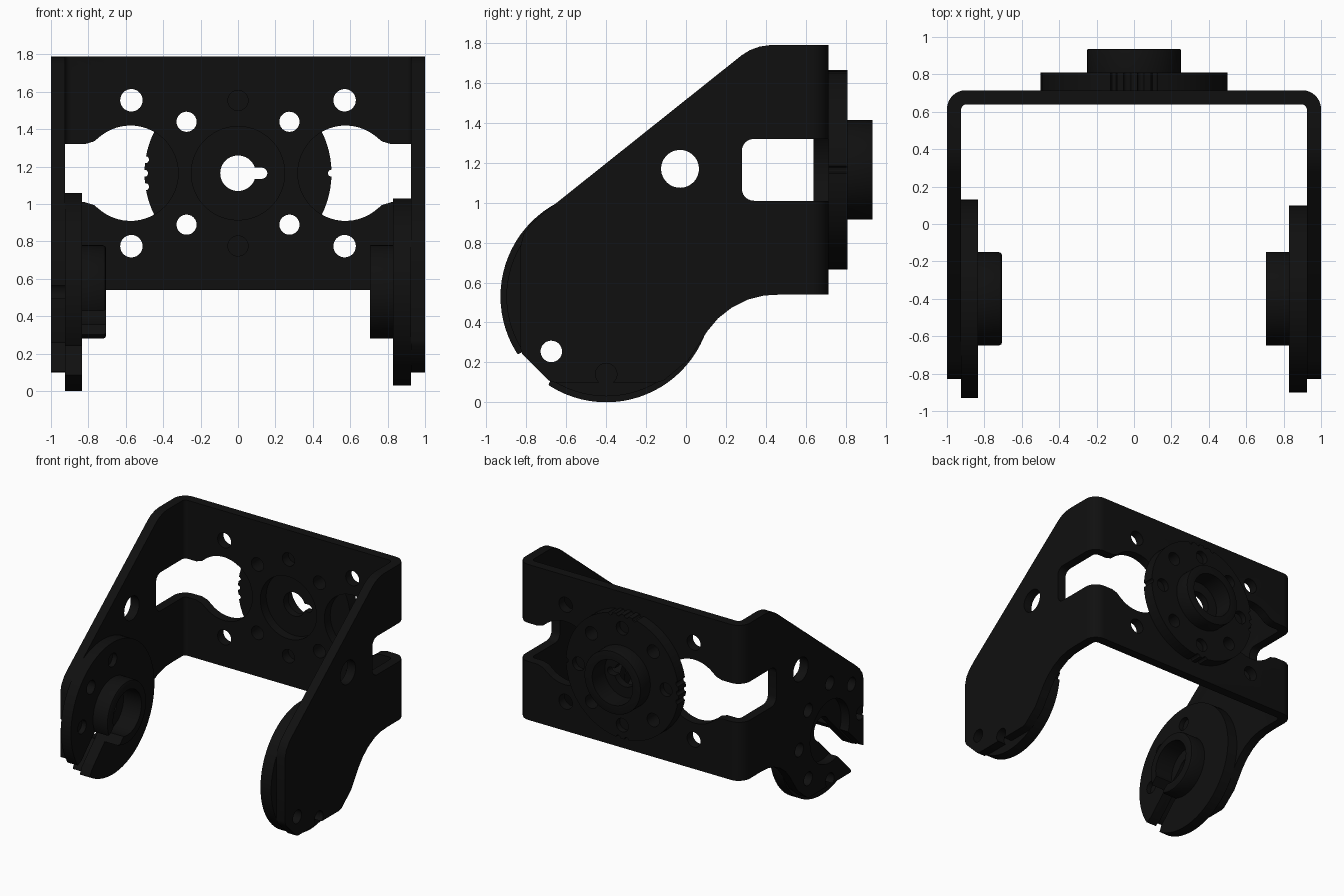
import bpy, bmesh, math
from mathutils import Matrix, Vector

cube = bpy.data.objects.get("Cube")
if cube:
    bpy.data.objects.remove(cube, do_unlink=True)

black = bpy.data.materials.new("matte_black")
black.use_nodes = True
black.diffuse_color = (0.005, 0.005, 0.005, 1)
black.node_tree.nodes["Principled BSDF"].inputs["Base Color"].default_value = (0.005, 0.005, 0.005, 1)


def frame(u, v, origin):
    """Local axes u, v and u x v placed at an origin."""
    u, v = Vector(u), Vector(v)
    return Matrix.Translation(origin) @ Matrix((u, v, u.cross(v))).transposed().to_4x4()


def make(name, bm, matrix):
    bm.transform(matrix)
    bmesh.ops.recalc_face_normals(bm, faces=bm.faces)
    mesh = bpy.data.meshes.new(name)
    bm.to_mesh(mesh)
    bm.free()
    obj = bpy.data.objects.new(name, mesh)
    bpy.context.collection.objects.link(obj)
    mesh.materials.append(black)
    return obj


def prism(name, pts, lo, hi, matrix=Matrix()):
    """Outline in the local u, v plane extruded from lo to hi."""
    bm = bmesh.new()
    base = bm.faces.new([bm.verts.new((x, y, lo)) for x, y in pts])
    ext = bmesh.ops.extrude_face_region(bm, geom=[base])
    top = [g for g in ext["geom"] if isinstance(g, bmesh.types.BMVert)]
    bmesh.ops.translate(bm, verts=top, vec=(0, 0, hi - lo))
    return make(name, bm, matrix)


def lathe(name, profile, matrix, n=80):
    """Closed (radius, height) profile turned around the local axis."""
    bm = bmesh.new()
    rings = [[bm.verts.new((r * math.cos(2 * math.pi * i / n), r * math.sin(2 * math.pi * i / n), z))
              for r, z in profile] for i in range(n)]
    m = len(profile)
    for i in range(n):
        a, b = rings[i], rings[(i + 1) % n]
        for j in range(m):
            k = (j + 1) % m
            bm.faces.new((a[j], b[j], b[k], a[k]))
    return make(name, bm, matrix)


def arc(cx, cy, r, a0, a1, n):
    return [(cx + r * math.cos(math.radians(a0 + (a1 - a0) * i / n)),
             cy + r * math.sin(math.radians(a0 + (a1 - a0) * i / n))) for i in range(n + 1)]


def circle(cx, cy, r, n=32):
    return arc(cx, cy, r, 3, 363, n)[:-1]


def boolean(obj, tool, operation="DIFFERENCE"):
    mod = obj.modifiers.new("cut", "BOOLEAN")
    mod.operation = operation
    mod.solver = "EXACT"
    mod.object = tool
    bpy.context.view_layer.objects.active = obj
    bpy.ops.object.modifier_apply(modifier=mod.name)
    bpy.data.objects.remove(tool, do_unlink=True)


def cut(obj, pts, lo, hi, matrix):
    boolean(obj, prism("cutter", pts, lo, hi, matrix))


# U-shaped sheet bracket: bent strip trimmed by the side outline
half = [(0.925, -1), (1, -1)] + arc(0.9, 0.615, 0.1, 0, 90, 8)
inner = arc(0.895, 0.61, 0.03, 90, 0, 4)
strip = half[1:] + [(-x, y) for x, y in reversed(half[1:])]
strip += [(-0.925, -1)] + [(-x, y) for x, y in reversed(inner)] + inner + [(0.925, -1)]
bracket = prism("bracket", strip, -0.1, 2)

SIDE = frame((0, 1, 0), (0, 0, 1), (0, 0, 0))
outline = [(0.8, 1.79), (0.42, 1.79), (0.37, 1.783), (0.32, 1.765), (0.28, 1.74),
           (-0.73, 0.935), (-0.78, 0.89), (-0.815, 0.84), (-0.83, 0.78),
           (-0.83, 0.27), (-0.82, 0.24), (-0.69, 0.11), (-0.66, 0.1),
           (-0.14, 0.1), (-0.11, 0.11), (0.01, 0.21), (0.07, 0.30), (0.11, 0.36),
           (0.16, 0.42), (0.23, 0.475), (0.31, 0.515), (0.39, 0.535), (0.48, 0.54), (0.8, 0.54)]
boolean(bracket, prism("trim", outline, -1.2, 1.2, SIDE), "INTERSECT")

# Corner windows that wrap round from the arms into the back plate
BACK = frame((1, 0, 0), (0, 0, 1), (0, 0.715, 1.165))
window = [(0.9, 1.01), (0.9, 1.32)] + arc(0.34, 1.26, 0.06, 90, 180, 6) + arc(0.34, 1.07, 0.06, 180, 270, 6)
upper = [(0.88, 0.155), (0.82, 0.155), (0.77, 0.17)]
opening = upper + arc(0.575, 0, 0.255, 52, 308, 36) + [(x, -z) for x, z in reversed(upper)]
for s in (-1, 1):
    cut(bracket, window, min(s * 0.86, s * 1.2), max(s * 0.86, s * 1.2), SIDE)
    cut(bracket, [(s * x, z) for x, z in opening], -0.1, 0.2, BACK)
    for z in (-0.39, 0.39):
        cut(bracket, circle(s * 0.57, z, 0.06), -0.1, 0.2, BACK)
cut(bracket, circle(-0.03, 1.17, 0.095), -1.2, 1.2, SIDE)

# Round hubs: one on the back plate and one inside each arm
LEFT = frame((0, 0, 1), (0, -1, 0), (0.925, -0.4, 0.53))
RIGHT = frame((0, 0, 1), (0, 1, 0), (-0.925, -0.4, 0.53))
hubs = []
for name, place, radius, keyed in (("back_hub", BACK, 0.5, True),
                                   ("left_hub", LEFT, 0.5, True),
                                   ("right_hub", RIGHT, 0.53, False)):
    t = -0.095 if keyed else -0.09
    e = 0.004 if keyed else 0.018
    h = -0.22
    hub = lathe(name, [(0.095, 0), (radius, 0), (radius, t), (0.25, t), (0.25, h + e), (0.25 - e * 0.3, h + e * 0.3),
                       (0.25 - e, h), (0.18, h), (0.18, -0.06), (0.095, -0.06)], place)
    # Central opening and bolt circle through the sheet
    cut(bracket, circle(0, 0, 0.25, 64), -0.03, 0.12, place)
    for k in range(8):
        a = math.radians(45 * k)
        hole = circle(0.389 * math.cos(a), 0.389 * math.sin(a), 0.054, 24)
        if k % 2:
            if not keyed and k == 5:
                continue
            cut(bracket, hole, -0.03, 0.12, place)
            cut(hub, hole, -0.3, 0.1, place)
        else:
            cut(bracket, hole, -0.03, 0.12, place)
            cut(hub, hole, -0.15, -0.05, place)
    if keyed:
        # Keyway and index notches counted round the rim
        cut(hub, [(0.05, -0.03)] + arc(0.127, 0, 0.03, -90, 90, 10) + [(0.05, 0.03)], -0.3, 0.1, place)
        for side, count in enumerate((1, 4, 3, 2)):
            for i in range(count):
                a = side * math.pi / 2 + (i - (count - 1) / 2) * 0.145
                cut(hub, circle(radius * math.cos(a), radius * math.sin(a), 0.019, 12), -0.15, 0.05, place)
    else:
        # Open slot from the centre to the rim
        turn = place @ Matrix.Rotation(math.radians(225), 4, "Z")
        for obj, w in ((hub, 0.09), (bracket, 0.1)):
            cut(obj, [(0.01, -w), (0.47, -w), (0.8, -w - 0.13), (0.8, w + 0.13), (0.47, w), (0.01, w)], -0.3, 0.12, turn)
    hubs.append(hub)

# Smooth the curved walls, keep edges crisp
bpy.ops.object.select_all(action="DESELECT")
for obj in [bracket] + hubs:
    obj.select_set(True)
bpy.context.view_layer.objects.active = bracket
bpy.ops.object.shade_smooth_by_angle(angle=math.radians(30))
